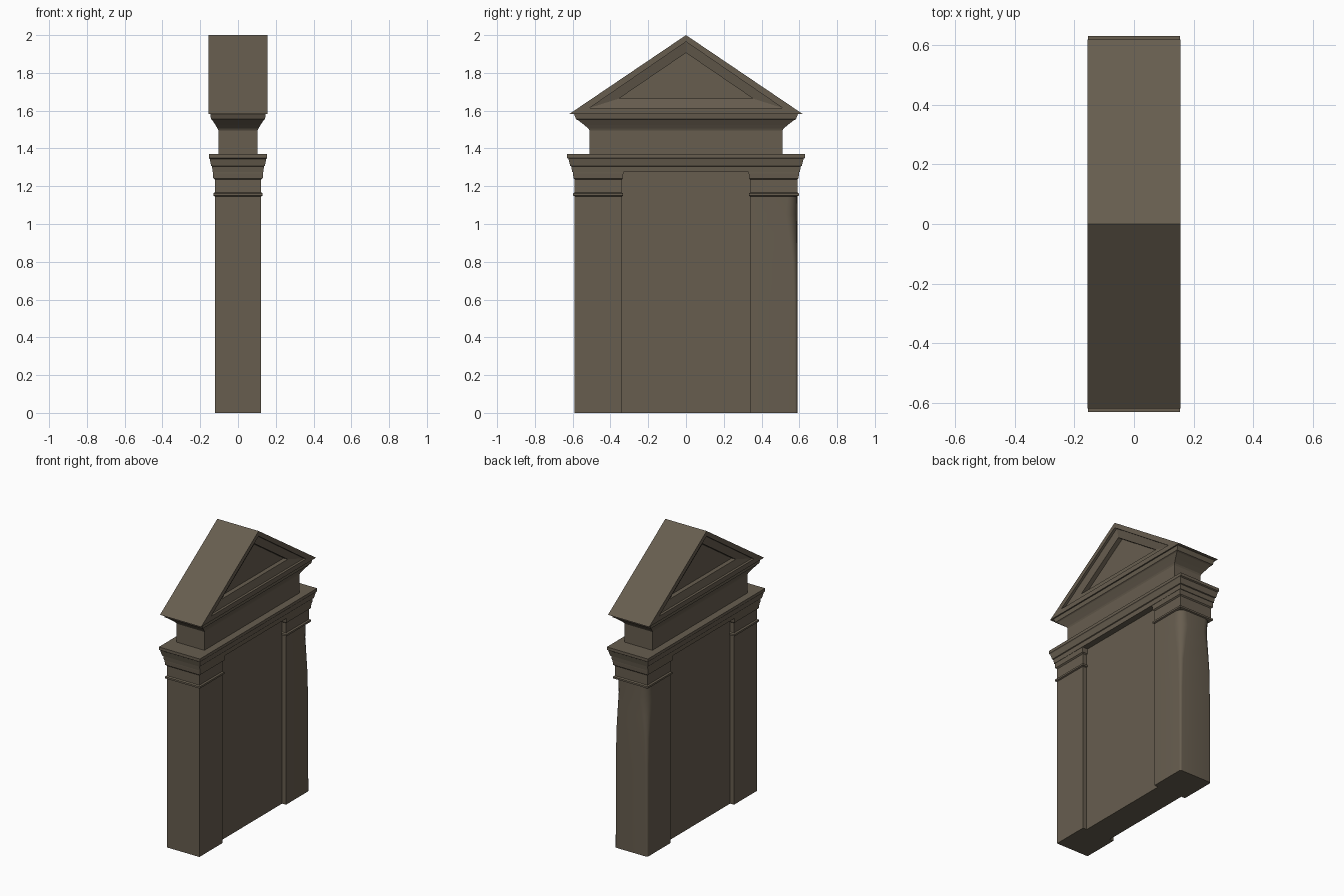
import bpy, bmesh, math

if "Cube" in bpy.data.objects:
    bpy.data.objects.remove(bpy.data.objects["Cube"])

stone = bpy.data.materials.new("dark brown stone")
stone.diffuse_color = (0.135, 0.11, 0.078, 1)
stone.use_nodes = True
stone.node_tree.nodes["Principled BSDF"].inputs["Base Color"].default_value = stone.diffuse_color


def loft(name, rings):
    """Skin a list of equal-length point rings and cap both ends."""
    bm = bmesh.new()
    loops = [[bm.verts.new(p) for p in ring] for ring in rings]
    for a, b in zip(loops, loops[1:]):
        n = len(a)
        for i in range(n):
            bm.faces.new((a[i], a[(i + 1) % n], b[(i + 1) % n], b[i]))
    bm.faces.new(loops[0])
    bm.faces.new(loops[-1])
    bmesh.ops.recalc_face_normals(bm, faces=bm.faces)
    me = bpy.data.meshes.new(name)
    bm.to_mesh(me)
    bm.free()
    me.materials.append(stone)
    ob = bpy.data.objects.new(name, me)
    bpy.context.collection.objects.link(ob)
    return ob


def moulding(name, profile, yc=0.0):
    """Stack of rectangles; profile rows are (z, half width x, half width y)."""
    return loft(name, [[(-a, yc - b, z), (a, yc - b, z), (a, yc + b, z), (-a, yc + b, z)]
                       for z, a, b in profile])


# recessed wall panel between the pilasters
moulding("wall_panel", [(0, 0.093, 0.36), (1.28, 0.093, 0.36)])

# pilaster shaft with square corners on one side
moulding("pilaster_shaft_square", [(0, 0.122, 0.124), (1.16, 0.122, 0.124)], -0.465)


# pilaster shaft on the other side, outer corners rounding off towards the top
def worn_ring(z, c):
    steps = [i * math.pi / 10 for i in range(6)]
    right = [(0.122 - c + c * math.cos(t), 0.589 - c + c * math.sin(t), z) for t in steps]
    left = [(-x, y, z) for x, y, _ in reversed(right)]
    return [(-0.122, 0.341, z), (0.122, 0.341, z)] + right + left


shaft = loft("pilaster_shaft_worn", [worn_ring(z, c) for z, c in
             ((0, 0.012), (0.6, 0.016), (0.8, 0.024), (0.95, 0.045), (1.05, 0.06), (1.16, 0.05))])
for p in shaft.data.polygons:
    p.use_smooth = abs(p.normal.z) < 0.9
shaft.data.set_sharp_from_angle(angle=math.radians(35))

# capitals: collar ring, neck and flared top
for side, yc in (("left", -0.465), ("right", 0.465)):
    moulding("capital_" + side, [
        (1.146, 0.122, 0.124), (1.150, 0.131, 0.132), (1.162, 0.131, 0.132),
        (1.168, 0.122, 0.124), (1.235, 0.122, 0.124), (1.242, 0.131, 0.131),
        (1.268, 0.133, 0.133), (1.28, 0.133, 0.133)], yc)

# architrave slab running across the whole width
moulding("architrave", [
    (1.275, 0.135, 0.603), (1.305, 0.137, 0.607), (1.308, 0.142, 0.613),
    (1.345, 0.150, 0.622), (1.350, 0.154, 0.630), (1.37, 0.154, 0.630)])

# attic block with flaring cornice
moulding("attic_block", [(1.365, 0.104, 0.51), (1.505, 0.104, 0.51)])
moulding("cornice", [
    (1.495, 0.104, 0.51), (1.505, 0.108, 0.516), (1.525, 0.120, 0.540),
    (1.550, 0.136, 0.572), (1.555, 0.143, 0.582), (1.587, 0.147, 0.595)])


# pediment with a stepped, recessed gable on both faces
def tri(x, half, base, apex):
    return [(x, -half, base), (x, half, base), (x, 0, apex)]


OUTER, MIDDLE, INNER = (0.617, 1.583, 2.0), (0.51, 1.615, 1.965), (0.355, 1.664, 1.906)
steps = [(0.095, INNER), (0.125, INNER), (0.138, MIDDLE), (0.155, MIDDLE), (0.155, OUTER)]
loft("pediment", [tri(-x, *t) for x, t in steps] + [tri(x, *t) for x, t in reversed(steps)])
